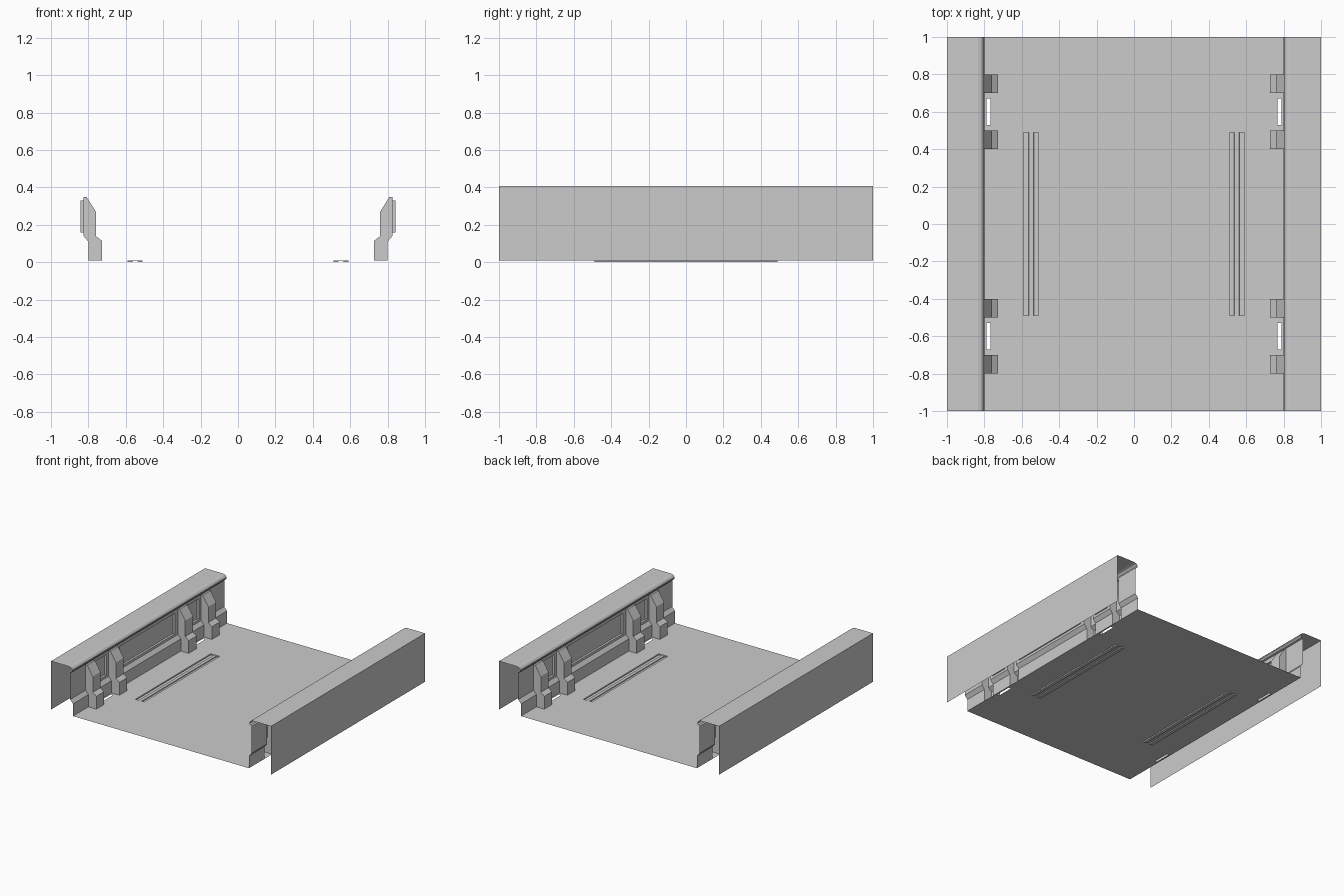
import bpy, bmesh

if "Cube" in bpy.data.objects:
    bpy.data.objects.remove(bpy.data.objects["Cube"])

FLOOR_Z = 0.01


def make_object(name, bm):
    bmesh.ops.remove_doubles(bm, verts=bm.verts, dist=1e-5)
    bmesh.ops.dissolve_degenerate(bm, edges=bm.edges, dist=1e-5)
    bmesh.ops.recalc_face_normals(bm, faces=bm.faces)
    mesh = bpy.data.meshes.new(name)
    bm.to_mesh(mesh)
    bm.free()
    obj = bpy.data.objects.new(name, mesh)
    bpy.context.collection.objects.link(obj)
    return obj


def loft(name, stations, side):
    """Skin a row of equal-length (x, z) sections, each placed at its y."""
    bm = bmesh.new()
    rows = [[bm.verts.new((side * x, y, z)) for x, z in sec] for y, sec in stations]
    for a, b in zip(rows, rows[1:]):
        for i in range(len(a) - 1):
            bm.faces.new((a[i], a[i + 1], b[i + 1], b[i]))
    return make_object(name, bm)


# Sheet wall sections, top to bottom: plain wall, rib pressed in, panel pressed out
plain = [(.825, .35), (.825, .35), (.825, .33), (.825, .33), (.825, .16),
         (.825, .16), (.825, .14), (.80, .11), (.80, FLOOR_Z)]
rib = [(.825, .35), (.81, .35), (.76, .27), (.76, .27), (.76, .16),
       (.76, .16), (.76, .14), (.728, .115), (.728, FLOOR_Z)]
panel = [(.825, .35), (.825, .35), (.825, .33), (.842, .33), (.842, .16),
         (.825, .16), (.825, .14), (.80, .11), (.80, FLOOR_Z)]

# Pressed features along the length
features = [(-.8, -.7, rib), (-.67, -.53, panel), (-.5, -.4, rib), (-.36, .36, panel),
            (.4, .5, rib), (.53, .67, panel), (.7, .8, rib)]
wall_stations = [(-1, plain)]
for y0, y1, section in features:
    wall_stations += [(y0, plain), (y0, section), (y1, section), (y1, plain)]
wall_stations.append((1, plain))

# Outer skirt, top flange and rolled lip
flange = [(1, FLOOR_Z), (1, .408), (.835, .408), (.815, .402), (.803, .388),
          (.803, .378), (.812, .366), (.825, .362), (.825, .35)]

# Shallow floor groove with a raised centre bead
groove = [(.51, FLOOR_Z), (.51, 0), (.535, 0), (.537, .007), (.562, .007),
          (.565, 0), (.59, 0), (.59, FLOOR_Z)]
groove_end = [(x, FLOOR_Z) for x, z in groove]

for label, side in (("left", -1), ("right", 1)):
    loft(label + "_ribbed_wall", wall_stations, side)
    loft(label + "_flange_and_skirt", [(-1, flange), (1, flange)], side)
    loft(label + "_floor_groove",
         [(-.49, groove_end), (-.49, groove), (.49, groove), (.49, groove_end)], side)

# Floor sheet with openings for the grooves and four small slots
half = [.51, .59, .768, .788, .80]
xs = [-x for x in reversed(half)] + half
ys = [-1, -.67, -.53, -.49, .49, .53, .67, 1]
bm = bmesh.new()
grid = [[bm.verts.new((x, y, FLOOR_Z)) for y in ys] for x in xs]
for i in range(len(xs) - 1):
    for j in range(len(ys) - 1):
        cx = abs(xs[i] + xs[i + 1]) / 2
        cy = abs(ys[j] + ys[j + 1]) / 2
        in_groove = .51 < cx < .59 and cy < .49
        in_slot = .768 < cx < .788 and .53 < cy < .67
        if not (in_groove or in_slot):
            bm.faces.new((grid[i][j], grid[i + 1][j], grid[i + 1][j + 1], grid[i][j + 1]))
make_object("floor_sheet", bm)
